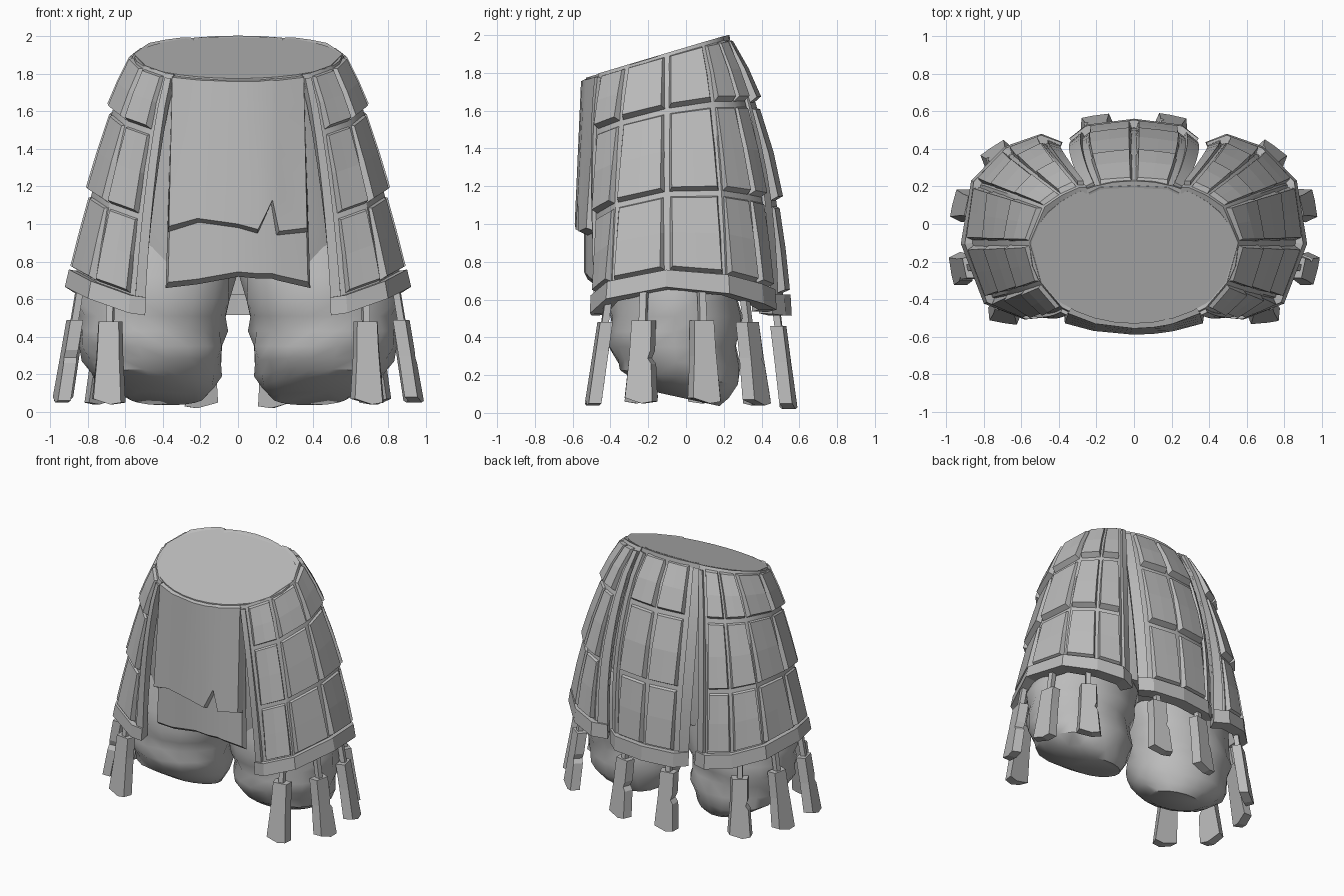
import bpy, bmesh, math
from mathutils import Vector

if "Cube" in bpy.data.objects:
    bpy.data.objects.remove(bpy.data.objects["Cube"])

gray = bpy.data.materials.new("plain gray")
gray.diffuse_color = (0.5, 0.5, 0.5, 1)
gray.use_nodes = True
gray.node_tree.nodes["Principled BSDF"].inputs["Base Color"].default_value = gray.diffuse_color


def finish(name, bm, smooth=None, mirror=False):
    bmesh.ops.recalc_face_normals(bm, faces=bm.faces)
    me = bpy.data.meshes.new(name)
    bm.to_mesh(me)
    bm.free()
    me.materials.append(gray)
    ob = bpy.data.objects.new(name, me)
    bpy.context.collection.objects.link(ob)
    if smooth:
        me.polygons.foreach_set("use_smooth", [True] * len(me.polygons))
        me.set_sharp_from_angle(angle=math.radians(smooth))
    if mirror:
        ob.modifiers.new("mirror", 'MIRROR').use_mirror_merge = False
    return ob


def waist_z(y):
    # height of the tilted waist plane
    return 2.0 + 0.3 * (y - 0.22)


def sheet(top, bottom, bulge):
    # ruled surface between a waist line and a hem line, bulging outward near the top
    def at(u, v):
        i = max(0, min(int(u), len(top) - 2))
        f = u - i
        t = Vector((*top[i], waist_z(top[i][1]))).lerp(
            Vector((*top[i + 1], waist_z(top[i + 1][1]))), f)
        b = Vector(bottom[i]).lerp(Vector(bottom[i + 1]), f)
        p = t.lerp(b, v)
        back = max(0.35, min(1, 0.5 + p.y * 1.5))
        out = Vector((p.x, p.y + 0.1, 0)).normalized()
        w = max(0, v)
        return p + out * bulge * back * 3 * w ** 0.6 * (1 - w)
    return at


def slab(bm, at, u0, u1, v0, v1, h0, h1, inset=0.0, nv=3, low=-0.02):
    # thick patch on a sheet, height h0 at its top and h1 at its hem
    inner = [u for u in range(math.ceil(u0 + 0.01), math.ceil(u1 - 0.01))]

    def grid(d, height):
        a, b = u0 + d, u1 - d
        if inset and u1 - u0 <= 1.01:
            us = [a, (a + b) / 2, b]
        else:
            us = [a] + inner + [b]
        rows = []
        for j in range(nv + 1):
            v = v0 + d * 0.2 + (v1 - v0 - d * 0.4) * j / nv
            row = []
            for u in us:
                n = (at(u + 0.3, v) - at(u - 0.3, v)).cross(at(u, v + 0.05) - at(u, v - 0.05)).normalized()
                p = at(u, v)
                if n.dot(Vector((p.x, p.y + 0.1, 0))) < 0:
                    n = -n
                row.append(bm.verts.new(p + n * height(j / nv)))
            rows.append(row)
        return rows

    A = grid(inset, lambda t: h0 + (h1 - h0) * t)
    B = grid(0, lambda t: low)
    m, k = len(A) - 1, len(A[0]) - 1
    for g in (A, B):
        for j in range(m):
            for i in range(k):
                bm.faces.new((g[j][i], g[j][i + 1], g[j + 1][i + 1], g[j + 1][i]))
    ring = [(0, i) for i in range(k)] + [(j, k) for j in range(m)] + \
           [(m, i) for i in range(k, 0, -1)] + [(j, 0) for j in range(m, 0, -1)]
    for (a, b), (c, d) in zip(ring, ring[1:] + ring[:1]):
        bm.faces.new((A[a][b], A[c][d], B[c][d], B[a][b]))


def armor(name, at, last, mirror):
    # backing cloth, edge rims, hem band and three rows of plates
    bm = bmesh.new()
    slab(bm, at, 0, last, 0, 1, 0.005, 0.005, nv=8, low=-0.035)
    finish(name + "_backing", bm, 35, mirror)
    bm = bmesh.new()
    slab(bm, at, 0, 0.75, 0.02, 0.96, 0.02, 0.03, nv=8)
    slab(bm, at, last - 0.75, last, 0.02, 0.96, 0.02, 0.03, nv=8)
    finish(name + "_rims", bm, 35, mirror)
    bm = bmesh.new()
    slab(bm, at, 0, last, 0.935, 1.01, 0.045, 0.05, nv=1, low=-0.045)
    finish(name + "_hem_band", bm, None, mirror)
    bm = bmesh.new()
    rows = [(0.005, 0.245), (0.25, 0.60), (0.605, 0.935)]
    for v0, v1 in rows:
        for c in range(1, last - 1):
            slab(bm, at, c + 0.01, c + 0.99, v0, v1, 0.02, 0.045, inset=0.09, nv=2)
    finish(name + "_plates", bm, None, mirror)


# side armor, built on +x and mirrored
side = sheet(
    [(.34, -.46), (.38, -.44), (.49, -.31), (.55, -.10), (.47, .09), (.38, .15), (.29, .19), (.25, .19)],
    [(.50, -.45, .53), (.57, -.46, .54), (.76, -.39, .61), (.87, -.10, .67), (.82, .21, .64),
     (.66, .37, .59), (.49, .43, .56), (.40, .39, .55)], 0.10)
armor("side_armor", side, 7, True)

# back armor
back = sheet(
    [(-.24, .16), (-.18, .19), (0, .20), (.18, .19), (.24, .16)],
    [(-.31, .42, .54), (-.24, .48, .53), (0, .51, .53), (.24, .48, .53), (.31, .42, .54)], 0.10)
armor("back_armor", back, 4, False)

# front cloth, a long lower layer and a torn upper layer
xs = [-.36, -.2, 0, .1, .17, .2, .36]


def cloth(name, hem, push, width, h):
    top = [(x, -.13 - .40 * math.sqrt(1 - (x / .58) ** 2)) for x in xs]
    bot = [(x * width, -.50 - push + .5 * x * x, z) for x, z in zip(xs, hem)]
    bm = bmesh.new()
    slab(bm, sheet(top, bot, 0.0), 0, len(xs) - 1, 0, 1, h, h, inset=0.12, nv=4, low=-0.03)
    finish(name, bm, 35)


cloth("front_cloth_lower", [.66, .68, .72, .71, .71, .70, .66], 0.035, 1.09, 0.005)
cloth("front_cloth_upper", [.96, 1.01, .98, .95, 1.11, .94, .96], 0.065, 1.06, 0.025)


def loft(name, rings, seg, smooth, mirror=False, fold=0.0):
    # rings: height, centre x, centre y, radius x, radius y, slope along y
    bm = bmesh.new()
    loops = []
    for k, (z, cx, cy, rx, ry, s) in enumerate(rings):
        loop = []
        for i in range(seg):
            a = 2 * math.pi * i / seg
            w = 1 + (fold * math.sin(z * 26 + 2.2 * math.sin(a * 2) + a) if k else 0)
            y = ry * w * math.sin(a)
            loop.append(bm.verts.new((cx + rx * w * math.cos(a), cy + y, z + s * y)))
        loops.append(loop)
    for p, q in zip(loops, loops[1:]):
        for i in range(seg):
            j = (i + 1) % seg
            bm.faces.new((p[i], p[j], q[j], q[i]))
    bm.faces.new(loops[0])
    bm.faces.new(loops[-1])
    finish(name, bm, smooth, mirror)


# hips with the flat tilted waist on top
loft("hips", [(.74, 0, -.07, .68, .35, 0), (1.0, 0, -.08, .68, .39, 0), (1.5, 0, -.11, .60, .40, .15),
              (1.888, 0, -.15, .55, .38, .3)], 32, 40)

# baggy trouser legs
loft("trouser_leg", [(.075, .38, .0, .20, .18, -.22), (.13, .41, -.02, .28, .26, -.2),
                     (.19, .44, -.04, .34, .31, -.12), (.27, .45, -.05, .37, .33, -.05),
                     (.35, .46, -.06, .38, .34, 0), (.43, .46, -.06, .39, .34, 0),
                     (.51, .455, -.06, .40, .35, 0), (.59, .45, -.06, .41, .35, 0),
                     (.72, .42, -.06, .41, .35, 0), (.95, .38, -.06, .36, .28, 0)], 18, 40, True, 0.045)


def tassel(name, x, y, deg, torn, hang, tilt):
    # tapered strip with a ragged hem, leaning outward, plus its cord
    a = math.radians(deg)
    out = Vector((math.cos(a), math.sin(a), 0))
    side_dir = Vector((-math.sin(a), math.cos(a), 0))
    prof = [(-.065, .49), (.065, .49), (.07, .34), (.09, .06), (.02, .05), (-.09, .08), (-.072, .3)]
    if torn:
        prof[2:2] = [(.066, .33), (.05, .29)]
        prof[4] = (.074, .26)
    cord = [(-.022, .66), (.022, .66), (.022, .46), (-.022, .46)]
    bm = bmesh.new()
    for pts, t in ((prof, .033), (cord, .018)):
        loops = []
        for d, shrink in ((-t, 1), (t, .82)):
            loop = []
            for s, z in pts:
                lean = (.48 - z) * tilt - .05
                p = Vector((x, y, z - hang)) + side_dir * s * shrink + out * (d + lean)
                loop.append(bm.verts.new(p))
            loops.append(loop)
        bm.faces.new(loops[0])
        bm.faces.new(loops[1])
        n = len(pts)
        for i in range(n):
            j = (i + 1) % n
            bm.faces.new((loops[0][i], loops[0][j], loops[1][j], loops[1][i]))
    finish(name, bm)


spots = [(.69, -.48, -82, False, .01, .15), (.92, -.24, -12, True, 0, .17), (.91, .10, 12, False, 0, .17),
         (.73, .37, 55, True, .01, .15), (.20, .54, 80, True, .03, .13)]
for i, (x, y, deg, torn, hang, tilt) in enumerate(spots):
    tassel("tassel_right_%d" % (i + 1), x, y, deg, torn, hang, tilt)
    tassel("tassel_left_%d" % (i + 1), -x, y, 180 - deg, torn, hang, tilt)
